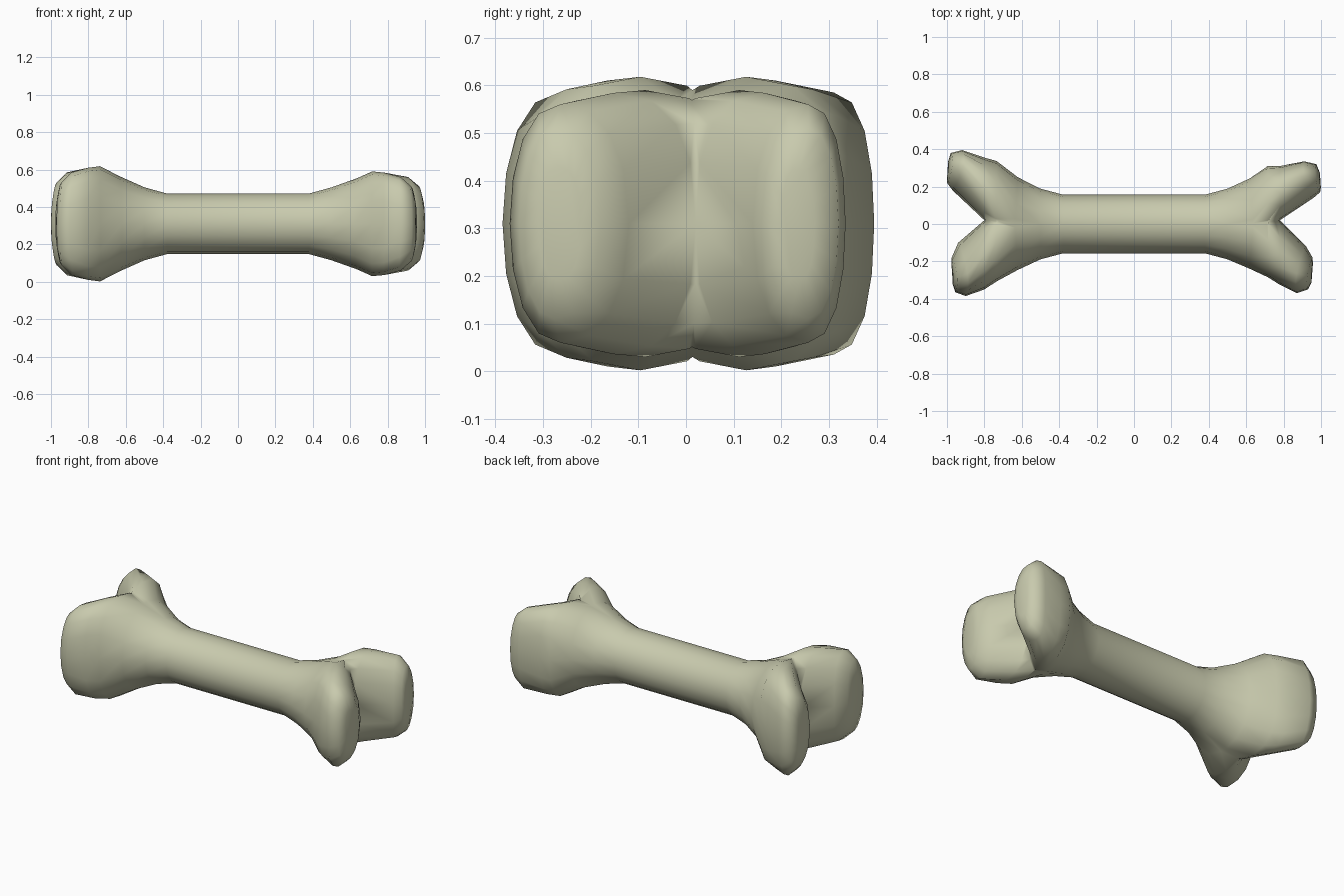
import bpy
import bmesh
from math import sin, cos, pi

cube = bpy.data.objects.get("Cube")
if cube:
    bpy.data.objects.remove(cube, do_unlink=True)

SIDES = 16
MID_Z = 0.31

# Each ring: outer x, outer y, inner x, inner y, half height
shaft_ring = (.38, .157, .38, -.157, .162)
neck_ring = (.5, .189, .5, -.189, .195)
flare_right = [shaft_ring, neck_ring,
               (.62, .242, .65, -.2, .243), (.715, .297, .72, -.1, .28)]
flare_left = [shaft_ring, neck_ring,
              (.62, .247, .65, -.2, .255), (.735, .322, .74, -.1, .308)]
knob_right_back = [(.78, .29, .78, 0, .274), (.91, .315, .96, .12, .25),
                   (.975, .3, .995, .15, .2), (.995, .25, 1, .18, .12)]
knob_right_front = [(.78, .345, .78, 0, .274), (.87, .39, .92, .14, .25),
                    (.93, .37, .955, .2, .2), (.95, .33, .957, .24, .12)]
knob_left_back = [(.8, .335, .8, 0, .3), (.92, .375, .97, .16, .275),
                  (.98, .36, 1, .2, .22), (.995, .31, 1, .24, .13)]
knob_left_front = [(.8, .37, .8, 0, .3), (.9, .405, .94, .12, .275),
                   (.955, .385, .975, .2, .22), (.97, .34, .977, .24, .13)]


def rounded(value, power):
    """Superellipse coordinate, squarer as power grows."""
    return (1 if value >= 0 else -1) * abs(value) ** (2 / power)


def add_ring(bm, ring, sign):
    ox, oy, ix, iy, half = ring
    fork = ox > .7
    knob = ox > .85
    verts = []
    for k in range(SIDES):
        a = 2 * pi * k / SIDES
        # Round shaft and knob backs, boxier forks
        power = 2.5 if fork and not (knob and cos(a) > 0) else 2
        c, s = rounded(cos(a), power), rounded(sin(a), power)
        x = (ox + ix) / 2 + (ox - ix) / 2 * c
        y = (oy + iy) / 2 + (oy - iy) / 2 * c
        z = half * s
        if knob:
            x -= .4 * z * z    # bowed knob ends
            y += .3 * z * z
        verts.append(bm.verts.new((sign * x, y, MID_Z + z)))
    return verts


def half_bone(left, right, side):
    """Loft knob to knob, keep the half beyond the middle plane."""
    bm = bmesh.new()
    loft = [(r, -1) for r in reversed(left)] + [(r, 1) for r in right]
    rings = [add_ring(bm, r, s) for r, s in loft]
    for a, b in zip(rings, rings[1:]):
        for k in range(SIDES):
            n = (k + 1) % SIDES
            bm.faces.new((a[k], a[n], b[n], b[k]))
    bm.faces.new(rings[0])
    bm.faces.new(rings[-1])
    bmesh.ops.bisect_plane(bm, geom=bm.verts[:] + bm.edges[:] + bm.faces[:],
                           dist=.0005, plane_co=(0, 0, 0),
                           plane_no=(0, 1, 0), clear_inner=True)
    for v in bm.verts:
        v.co.y *= side
    mesh = bpy.data.meshes.new("half")
    bm.to_mesh(mesh)
    bm.free()
    return mesh


# Weld the back and front halves into one bone along the middle plane
bone_bm = bmesh.new()
for left, right, side in ((knob_left_back, knob_right_back, 1),
                          (knob_left_front, knob_right_front, -1)):
    part = half_bone(flare_left + left, flare_right + right, side)
    bone_bm.from_mesh(part)
    bpy.data.meshes.remove(part)
seam = [v for v in bone_bm.verts if abs(v.co.y) < .001]
bmesh.ops.remove_doubles(bone_bm, verts=seam, dist=.012)
bmesh.ops.recalc_face_normals(bone_bm, faces=bone_bm.faces[:])

# The forks sit slightly toward the back
for v in bone_bm.verts:
    v.co.y += .02 * min(1, max(0, (abs(v.co.x) - .6) / .18))

mesh = bpy.data.meshes.new("bone")
bone_bm.to_mesh(mesh)
bone_bm.free()
bone = bpy.data.objects.new("bone", mesh)
bpy.context.collection.objects.link(bone)

# Pale olive ivory
ivory = bpy.data.materials.new("ivory")
ivory.use_nodes = True
colour = (.58, .59, .42, 1)
ivory.diffuse_color = colour
ivory.node_tree.nodes["Principled BSDF"].inputs["Base Color"].default_value = colour
mesh.materials.append(ivory)

bpy.context.view_layer.objects.active = bone
bone.select_set(True)
bpy.ops.object.shade_smooth_by_angle(angle=pi * .6)
